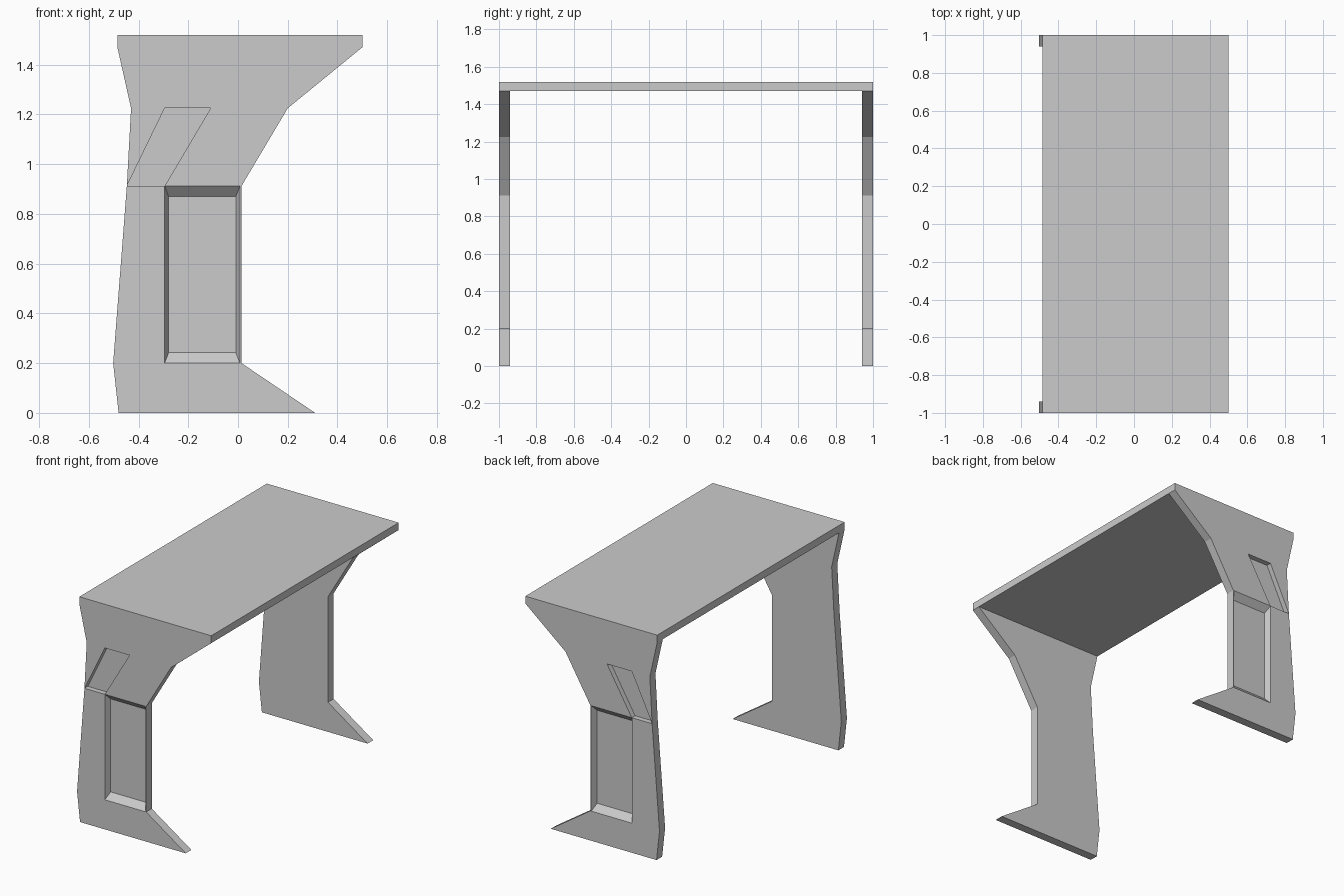
import bpy, bmesh

if "Cube" in bpy.data.objects:
    bpy.data.objects.remove(bpy.data.objects["Cube"])

THICK = 0.06

# Side profile of a leg, plus corners of the two recesses (x, z)
P = {
    "A": (-0.48, 0), "B": (0.31, 0), "C": (0.014, 0.2), "D": (0.014, 0.912),
    "E": (0.2, 1.225), "F": (0.5, 1.47), "G": (-0.485, 1.47),
    "H": (-0.43, 1.225), "I": (-0.447, 0.912), "J": (-0.502, 0.2),
    "p": (-0.295, 0.2), "q": (0.008, 0.2), "r": (0.008, 0.912), "s": (-0.295, 0.912),
    "t": (-0.11, 1.225), "u": (-0.295, 1.225),
}
OUTLINE = "ABCDEFGHIJ"
# Outer face is split around the recess openings
OUTER_FACES = ["ABCqpJ", "JpsI", "CDrq", "srDEt", "tEFGHu", "uHI"]


def finish(bm, name):
    bmesh.ops.recalc_face_normals(bm, faces=bm.faces[:])
    mesh = bpy.data.meshes.new(name)
    bm.to_mesh(mesh)
    bm.free()
    obj = bpy.data.objects.new(name, mesh)
    bpy.context.collection.objects.link(obj)
    return obj


def make_leg(name, side):
    bm = bmesh.new()

    def vert(x, z, depth):
        return bm.verts.new((x, side * (1 - depth), z))

    outer = {k: vert(*c, 0) for k, c in P.items()}
    inner = {k: vert(*P[k], THICK) for k in OUTLINE}

    def bridge(a, b):
        for i in range(len(a)):
            j = (i + 1) % len(a)
            bm.faces.new((a[i], a[j], b[j], b[i]))

    # Slab: outer face pieces, inner face and the rim
    for keys in OUTER_FACES:
        bm.faces.new([outer[k] for k in keys])
    bm.faces.new([inner[k] for k in OUTLINE])
    # extra collinear points do not lie on the outline, so the rim is a plain bridge
    bridge([outer[k] for k in OUTLINE], [inner[k] for k in OUTLINE])

    # Recesses: rectangular one with sloped walls, slanted one with straight walls
    def recess(keys, floor, depth):
        bottom = [vert(x, z, depth) for x, z in floor]
        bridge([outer[k] for k in keys], bottom)
        bm.faces.new(bottom)

    recess("pqrs", [(-0.279, 0.242), (-0.009, 0.242), (-0.009, 0.87), (-0.279, 0.87)], 0.04)
    recess("Istu", [P[k] for k in "Istu"], 0.035)
    return finish(bm, name)


# Legs at both ends, recesses facing outwards
for name, side in (("front_leg", -1), ("back_leg", 1)):
    make_leg(name, side)

# Table top
bm = bmesh.new()
bmesh.ops.create_cube(bm, size=1)
for v in bm.verts:
    v.co.x = 0.5 if v.co.x > 0 else -0.485
    v.co.y *= 2
    v.co.z = 1.52 if v.co.z > 0 else 1.47
finish(bm, "table_top")
